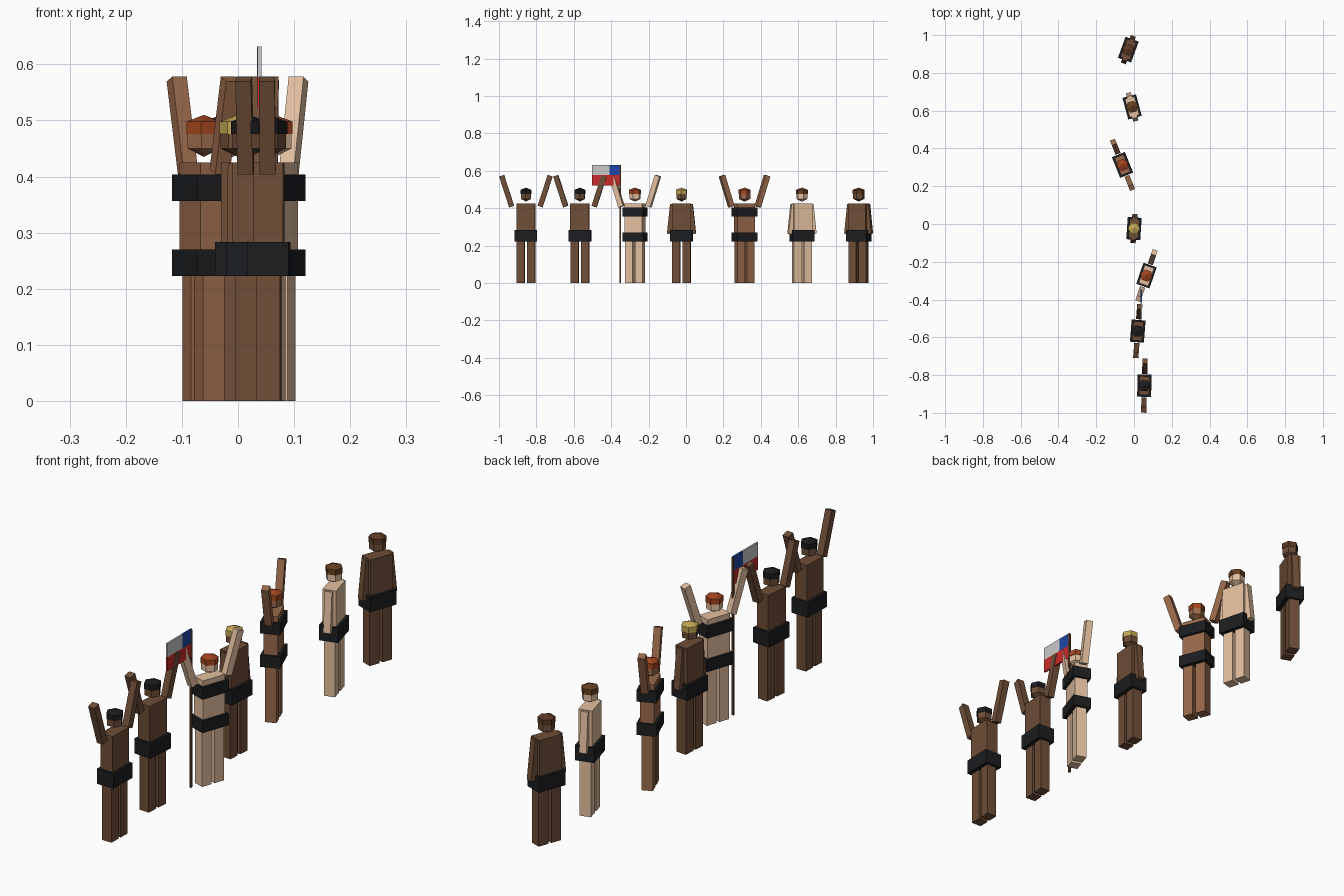
import bpy, bmesh, math
from mathutils import Matrix, Vector

if "Cube" in bpy.data.objects:
    bpy.data.objects.remove(bpy.data.objects["Cube"])


def material(name, hex_code):
    srgb = [int(hex_code[i:i + 2], 16) / 255 for i in (0, 2, 4)]
    m = bpy.data.materials.new(name)
    m.diffuse_color = [((c + 0.055) / 1.055) ** 2.4 if c > 0.04 else c / 12.92 for c in srgb] + [1]
    m.use_nodes = True
    m.node_tree.nodes["Principled BSDF"].inputs["Base Color"].default_value = m.diffuse_color
    return m


MAT = {n: material(n, h) for n, h in dict(
    dark_skin="6f4e37", mid_skin="99694a", light_skin="e3bf9f",
    black="1c1c1e", red_hair="a0441f", blonde="c4a855", brown_hair="66401f",
    deep_brown="5a3824", cloth_black="1c1d20", wood="5a3a22",
    flag_red="cc2a2a", flag_white="e4e4e4", flag_blue="1f45a8").items()}


def finish(name, bm, mat, xf=Matrix()):
    bmesh.ops.recalc_face_normals(bm, faces=bm.faces)
    me = bpy.data.meshes.new(name)
    bm.to_mesh(me)
    bm.free()
    me.materials.append(MAT[mat])
    ob = bpy.data.objects.new(name, me)
    ob.matrix_world = xf
    bpy.context.collection.objects.link(ob)
    return ob


def box(name, center, size, mat, xf=Matrix(), tilt=0):
    bm = bmesh.new()
    bmesh.ops.create_cube(bm, size=1)
    bm.transform(Matrix.Translation(center) @ Matrix.Rotation(tilt, 4, 'X')
                 @ Matrix.Diagonal((*size, 1)))
    return finish(name, bm, mat, xf)


def lathe6(name, profile, mat, xf):
    """Six-sided solid from (radius, z) rings; radius 0 makes a tip."""
    bm = bmesh.new()
    rings = []
    for r, z in profile:
        n = 6 if r else 1
        rings.append([bm.verts.new((r * math.cos(math.tau * i / 6),
                                    r * math.sin(math.tau * i / 6), z)) for i in range(n)])
    for a, b in zip(rings, rings[1:]):
        for i in range(6):
            j = (i + 1) % 6
            loop = [a[i % len(a)], a[j % len(a)], b[j % len(b)], b[i % len(b)]]
            bm.faces.new(list(dict.fromkeys(loop)))
    for ring in (rings[0], rings[-1]):
        if len(ring) == 6:
            bm.faces.new(ring)
    return finish(name, bm, mat, xf)


def figure(n, x, y, turn, skin, hair, arms_up, top):
    xf = Matrix.Translation((x, y, 0)) @ Matrix.Rotation(math.radians(turn), 4, 'Z')
    p = f"figure_{n}_"
    box(p + "torso", (0, 0, 0.325), (0.053, 0.1, 0.2), skin, xf)
    # shorts, and a chest band on two of the figures
    h = 0.047 if top else 0.06
    box(p + "shorts", (0, 0, 0.223 + h / 2), (0.074, 0.118, h), "cloth_black", xf)
    if top:
        box(p + "chest_band", (0, 0, 0.38), (0.074, 0.118, 0.047), "cloth_black", xf)
    # legs and arms
    for side, s in (("left", 1), ("right", -1)):
        box(p + side + "_leg", (0, s * 0.028, 0.115), (0.043, 0.043, 0.23), skin, xf)
        if arms_up:
            box(p + side + "_arm", (0, s * 0.103, 0.491), (0.028, 0.028, 0.174), skin, xf,
                -s * math.radians(18))
        else:
            box(p + side + "_arm", (0, s * 0.055, 0.342), (0.028, 0.028, 0.16), skin, xf,
                s * math.radians(6))
    # head and hair cap
    lathe6(p + "head", [(0, 0.435), (0.031, 0.45), (0.031, 0.49), (0, 0.505)], skin, xf)
    lathe6(p + "hair", [(0.033, 0.476), (0.033, 0.498), (0, 0.51)], hair, xf)


figures = [
    (0.055, -0.856, -1.5, "dark_skin", "black", True, False),
    (0.020, -0.567, -4.4, "dark_skin", "black", True, False),
    (0.066, -0.273, -18.8, "light_skin", "red_hair", True, True),
    (0.000, -0.024, -4, "dark_skin", "blonde", False, False),
    (-0.061, 0.313, 21.8, "mid_skin", "red_hair", True, True),
    (-0.010, 0.620, 15, "light_skin", "brown_hair", False, False),
    (-0.030, 0.923, -20, "dark_skin", "deep_brown", False, False),
]
for i, f in enumerate(figures, 1):
    figure(i, *f)

# flag on its pole
box("flag_pole", (0.038, -0.352, 0.315), (0.008, 0.008, 0.63), "wood")
box("flag_red_half", (0.038, -0.426, 0.55), (0.007, 0.155, 0.055), "flag_red")
box("flag_white_half", (0.038, -0.4565, 0.6045), (0.007, 0.094, 0.055), "flag_white")
box("flag_blue_corner", (0.038, -0.379, 0.6045), (0.0075, 0.061, 0.055), "flag_blue")
